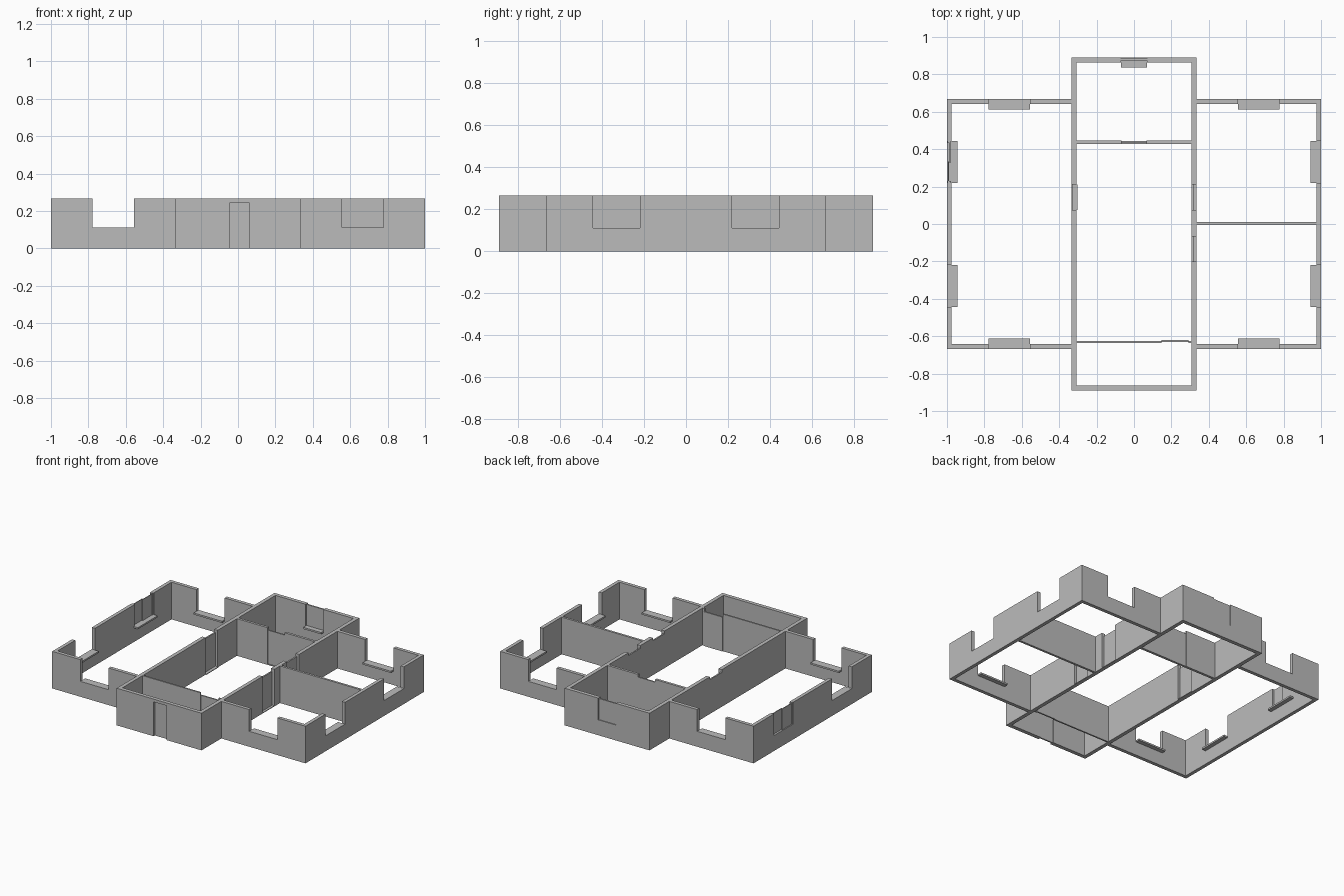
import bpy, bmesh

if "Cube" in bpy.data.objects:
    bpy.data.objects.remove(bpy.data.objects["Cube"])

H, SILL, DOOR = 0.265, 0.11, 0.245   # wall top, window sill, door head

grey = bpy.data.materials.new("plain grey")
grey.diffuse_color = (0.5, 0.5, 0.5, 1)
grey.use_nodes = True
grey.node_tree.nodes["Principled BSDF"].inputs["Base Color"].default_value = grey.diffuse_color


def build(name, boxes):
    """One object from a list of (x0, x1, y0, y1, z0, z1) boxes."""
    bm = bmesh.new()
    for x0, x1, y0, y1, z0, z1 in boxes:
        vs = bmesh.ops.create_cube(bm, size=1)["verts"]
        for v in vs:
            v.co.x = x1 if v.co.x > 0 else x0
            v.co.y = y1 if v.co.y > 0 else y0
            v.co.z = z1 if v.co.z > 0 else z0
    me = bpy.data.meshes.new(name)
    bm.to_mesh(me)
    bm.free()
    me.materials.append(grey)
    ob = bpy.data.objects.new(name, me)
    bpy.context.collection.objects.link(ob)
    return ob


def wall(name, axis, lo, hi, start, end, gaps=()):
    """Wall along an axis; each gap (a, b, z) is open from z to the top."""
    def box(a, b, z1):
        if axis == "x":
            return (a, b, lo, hi, 0, z1)
        return (lo, hi, a, b, 0, z1)
    boxes, pos = [], start
    for a, b, z in sorted(gaps):
        boxes.append(box(pos, a, H))
        if z > 0:
            boxes.append(box(a, b, z))
        pos = b
    boxes.append(box(pos, end, H))
    build(name, boxes)


# wing outer walls with open windows and inward sills
for sx, side in ((-1, "left"), (1, "right")):
    x0, x1 = sorted((sx * 0.975, sx))
    wall(side + "_outer_wall", "y", x0, x1, -0.642, 0.642,
         [(-0.443, -0.22, SILL), (0.22, 0.443, SILL)])
    for sy, end in ((-1, "front"), (1, "back")):
        y0, y1 = sorted((sy * 0.642, sy * 0.667))
        a, b = sorted((sx * 0.335, sx))
        g0, g1 = sorted((sx * 0.555, sx * 0.778))
        wall(f"{end}_{side}_wing_wall", "x", y0, y1, a, b, [(g0, g1, SILL)])
        # sills
        s0, s1 = sorted((sy * 0.612, sy * 0.642))
        build(f"{end}_{side}_sill", [(g0, g1, s0, s1, SILL - 0.012, SILL)])
        t0, t1 = sorted((sx * 0.945, sx * 0.975))
        v0, v1 = sorted((sy * 0.22, sy * 0.443))
        build(f"{side}_{end}_side_sill", [(t0, t1, v0, v1, SILL - 0.012, SILL)])

# sliding window in the left wall
build("sliding_window_panes", [(-0.994, -0.989, 0.23, 0.335, SILL, H - 0.005),
                               (-0.986, -0.981, 0.325, 0.435, SILL, H - 0.005)])
build("sliding_window_frame", [(-0.997, -0.978, 0.22, 0.23, SILL, H),
                               (-0.997, -0.978, 0.433, 0.443, SILL, H)])

# central block
wall("left_hall_wall", "y", -0.335, -0.308, -0.89, 0.89, [(0.075, 0.21, 0)])
wall("right_hall_wall", "y", 0.308, 0.335, -0.89, 0.89,
     [(-0.2, -0.068, 0), (0.075, 0.21, 0)])
wall("back_hall_wall", "x", 0.863, 0.89, -0.308, 0.308, [(-0.07, 0.07, SILL)])
build("back_window_sill", [(-0.07, 0.07, 0.838, 0.863, SILL - 0.012, SILL)])
build("back_window_pane", [(-0.07, 0.07, 0.874, 0.884, SILL, H - 0.005)])
wall("front_hall_wall", "x", -0.89, -0.863, -0.308, 0.308, [(-0.043, 0.06, 0)])
build("front_door_header", [(-0.043, 0.06, -0.89, -0.863, DOOR, H)])
build("front_door", [(-0.043, 0.06, -0.876, -0.866, 0, DOOR)])

# partitions
wall("back_partition", "x", 0.428, 0.446, -0.308, 0.308, [(-0.068, 0.068, 0)])
wall("front_partition", "x", -0.637, -0.626, -0.308, 0.308, [(0.148, 0.292, 0)])
wall("right_wing_partition", "x", -0.005, 0.011, 0.335, 0.975)

# inner doors with thresholds
build("back_partition_door", [(-0.068, 0.068, 0.434, 0.444, 0, DOOR),
                              (-0.068, 0.068, 0.428, 0.434, 0, 0.005)])
build("front_partition_door", [(0.148, 0.292, -0.631, -0.621, 0, DOOR)])
build("left_hall_door", [(-0.335, -0.325, 0.075, 0.21, 0, DOOR),
                         (-0.325, -0.303, 0.075, 0.21, 0, 0.005)])
for name, a, b in (("front", -0.2, -0.068), ("back", 0.075, 0.21)):
    build(f"right_hall_{name}_door", [(0.308, 0.318, a, b, 0, DOOR),
                                      (0.318, 0.335, a, b, 0, 0.005)])
